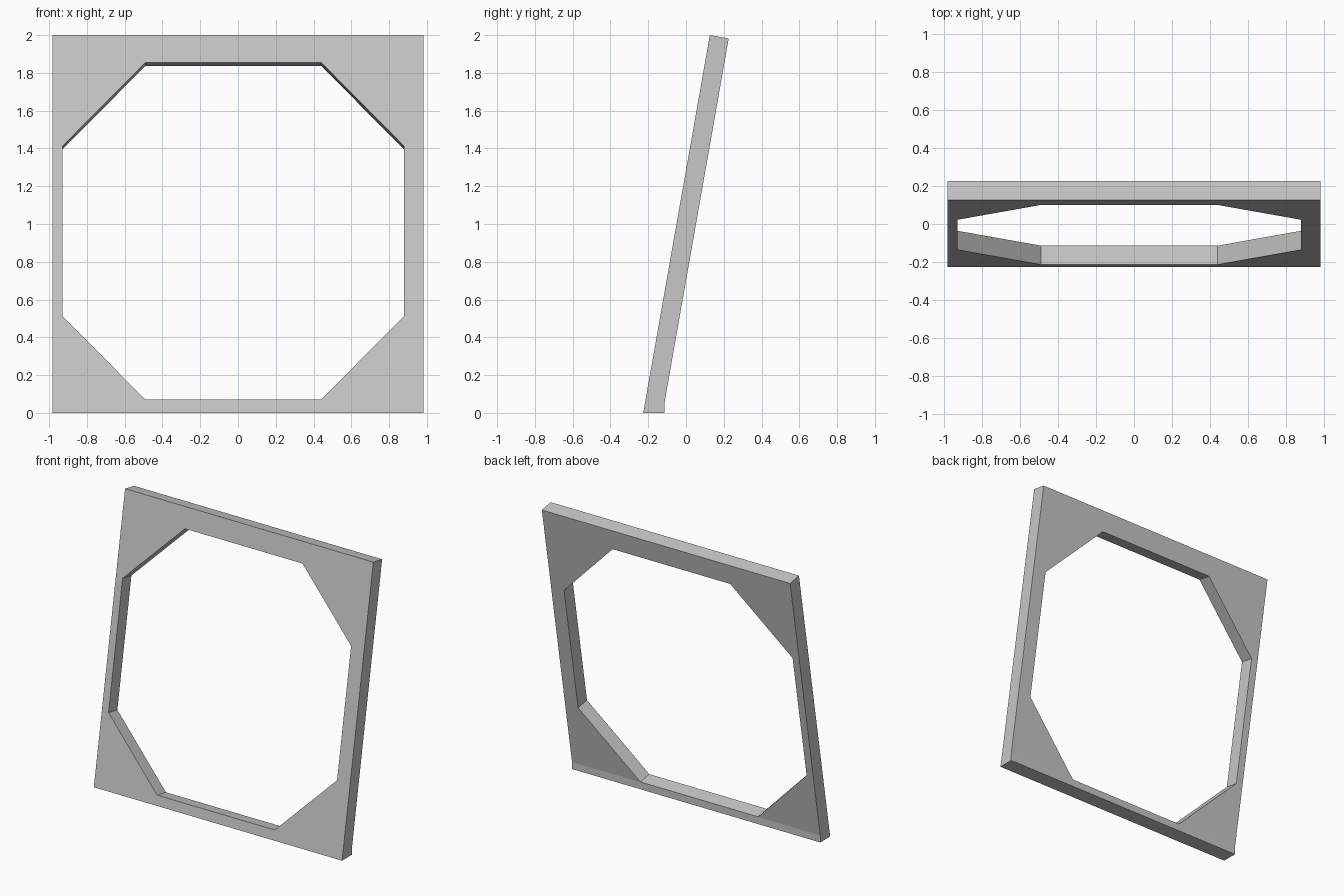
import bpy
import bmesh
from math import radians, sin, cos, tan
from mathutils import Vector

cube = bpy.data.objects.get("Cube")
if cube:
    bpy.data.objects.remove(cube, do_unlink=True)

TILT = radians(10)
THICK = 0.1015
HALF_WIDTH = 0.982
FRONT_Y = -0.2265
INTO = Vector((0, cos(TILT), -sin(TILT)))   # direction through the slab


def on_front(x, z):
    """Point on the leaning front plane at height z."""
    return Vector((x, FRONT_Y + tan(TILT) * z, z))


def prism(name, outline, sweep):
    """Closed solid made by sweeping a flat outline along a vector."""
    bm = bmesh.new()
    face = bm.faces.new([bm.verts.new(p) for p in outline])
    moved = bmesh.ops.extrude_face_region(bm, geom=[face], use_keep_orig=True)["geom"]
    verts = [g for g in moved if isinstance(g, bmesh.types.BMVert)]
    bmesh.ops.translate(bm, verts=verts, vec=sweep)
    bmesh.ops.recalc_face_normals(bm, faces=bm.faces)
    mesh = bpy.data.meshes.new(name)
    bm.to_mesh(mesh)
    bm.free()
    obj = bpy.data.objects.new(name, mesh)
    bpy.context.collection.objects.link(obj)
    return obj


grey = bpy.data.materials.new("plain grey")
grey.use_nodes = True
color = (0.57, 0.57, 0.57, 1)
grey.diffuse_color = color
grey.node_tree.nodes["Principled BSDF"].inputs["Base Color"].default_value = color

# Leaning slab: side profile with a flat foot and a short upright heel
x = -HALF_WIDTH
top = on_front(x, 2)
heel = on_front(x, 0.05 + THICK * sin(TILT)) + INTO * THICK
foot = Vector((x, heel.y, 0))
frame = prism("leaning_frame", [on_front(x, 0), top, top + INTO * THICK, heel, foot],
              Vector((2 * HALF_WIDTH, 0, 0)))
frame.data.materials.append(grey)

# Eight-sided opening, slightly off centre
CX, CZ = -0.025, 0.9625
RX, RZ = 0.904, 0.8925
SX, SZ = 0.465, 0.45
octagon = [(SX, -RZ), (RX, -SZ), (RX, SZ), (SX, RZ),
           (-SX, RZ), (-RX, SZ), (-RX, -SZ), (-SX, -RZ)]
cutter = prism("opening_cutter",
               [on_front(CX + u, CZ + v) - INTO * 0.1 for u, v in octagon],
               INTO * 0.4)
cutter.hide_render = True

cut = frame.modifiers.new("opening", 'BOOLEAN')
cut.operation = 'DIFFERENCE'
cut.solver = 'EXACT'
cut.object = cutter
bpy.context.view_layer.objects.active = frame
bpy.ops.object.modifier_apply(modifier=cut.name)
bpy.data.objects.remove(cutter, do_unlink=True)
